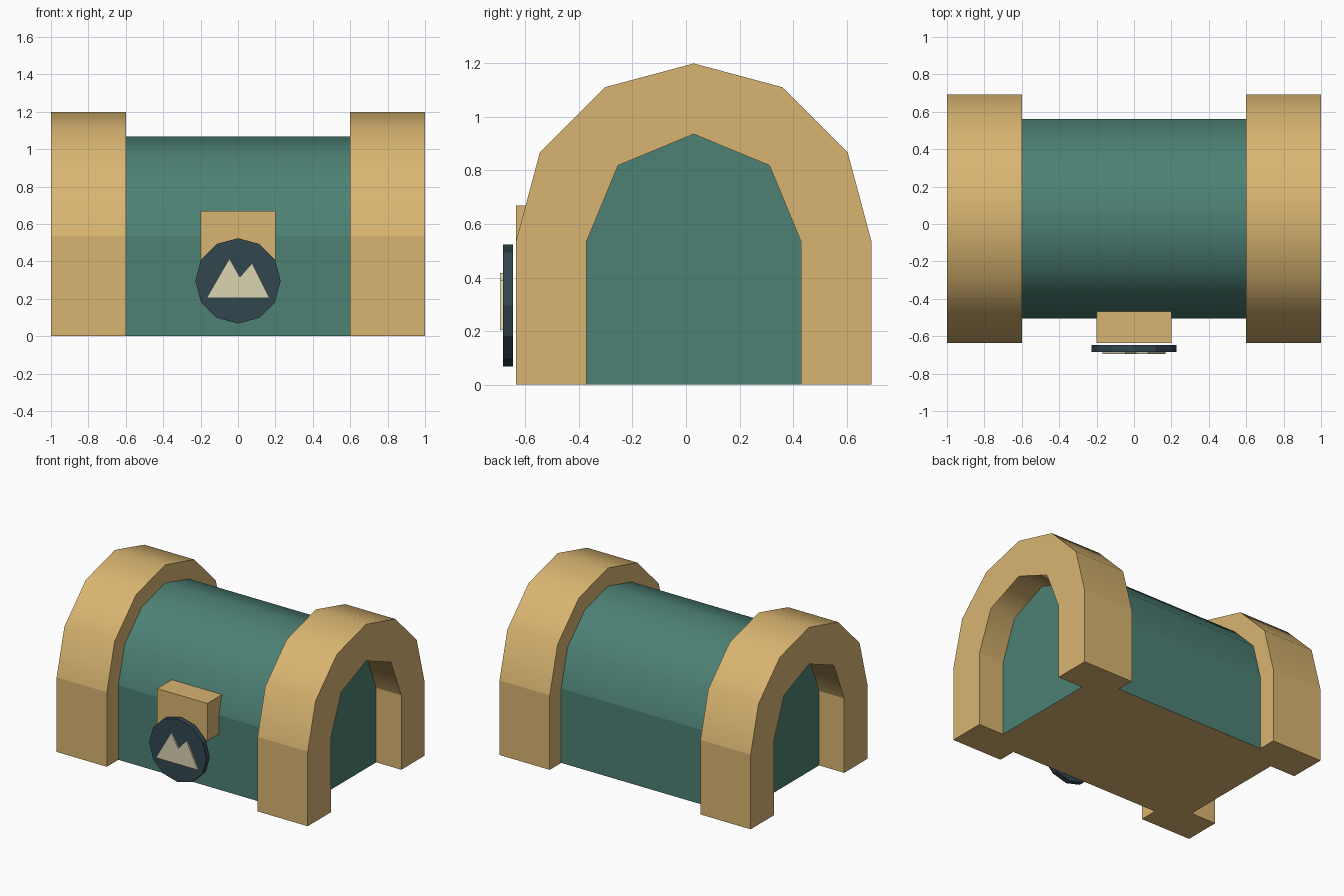
import bpy, bmesh, math

if "Cube" in bpy.data.objects:
    bpy.data.objects.remove(bpy.data.objects["Cube"])

CY, SPRING = 0.029, 0.536   # arch axis and height where the curves begin


def material(name, hex_code):
    srgb = [int(hex_code[i:i + 2], 16) / 255 for i in (0, 2, 4)]
    lin = [c / 12.92 if c <= 0.04045 else ((c + 0.055) / 1.055) ** 2.4 for c in srgb]
    m = bpy.data.materials.new(name)
    m.diffuse_color = (*lin, 1)
    m.use_nodes = True
    m.node_tree.nodes["Principled BSDF"].inputs["Base Color"].default_value = m.diffuse_color
    return m


tan = material("tan", "D9B571")
green = material("green", "4D8175")
navy = material("dark_slate", "32464E")
cream = material("cream", "DBD3B2")


def arc(radius, segments):
    """Half circle over the spring line, from front (-y) to back (+y)."""
    return [(CY - radius * math.cos(math.pi * i / segments),
             SPRING + radius * math.sin(math.pi * i / segments))
            for i in range(segments + 1)]


def prism(name, profile, axis, start, end, mats):
    """Extrude a closed 2D profile along x (profile is y,z) or y (profile is x,z)."""
    bm = bmesh.new()
    place = (lambda p: (start, *p)) if axis == "x" else (lambda p: (p[0], start, p[1]))
    face = bm.faces.new([bm.verts.new(place(p)) for p in profile])
    out = bmesh.ops.extrude_face_region(bm, geom=[face])
    shift = (end - start, 0, 0) if axis == "x" else (0, end - start, 0)
    bmesh.ops.translate(bm, vec=shift,
                        verts=[v for v in out["geom"] if isinstance(v, bmesh.types.BMVert)])
    bmesh.ops.recalc_face_normals(bm, faces=bm.faces)
    mesh = bpy.data.meshes.new(name)
    bm.to_mesh(mesh)
    bm.free()
    for m in mats:
        mesh.materials.append(m)
    obj = bpy.data.objects.new(name, mesh)
    bpy.context.collection.objects.link(obj)
    return obj


def smooth_curve(obj):
    """Smooth only the curved faces above the spring line; walls stay flat."""
    for p in obj.data.polygons:
        p.use_smooth = abs(p.normal.x) < 0.5 and p.center.z > SPRING


# End arches: six-sided outer curve, four-sided opening
outer, inner = arc(0.664, 6), arc(0.4, 4)
arch_profile = ([(outer[0][0], 0)] + outer + [(outer[-1][0], 0), (inner[-1][0], 0)]
                + inner[::-1] + [(inner[0][0], 0)])
for side, x0, x1 in (("left", -1, -0.6), ("right", 0.6, 1)):
    smooth_curve(prism(side + "_arch", arch_profile, "x", x0, x1, [tan]))

# Vaulted body, its ends recessed in the arches, with a tan underside
vault = arc(0.533, 6)
body = prism("body", [(vault[0][0], 0)] + vault + [(vault[-1][0], 0)],
             "x", -0.8, 0.8, [green, tan])
smooth_curve(body)
for p in body.data.polygons:
    p.material_index = 1 if p.normal.z < -0.9 else 0

# Block on the front wall
prism("front_block", [(-0.2, 0.4), (0.2, 0.4), (0.2, 0.67), (-0.2, 0.67)],
      "y", -0.635, -0.44, [tan])

# Twelve-sided disc in front of the block
disc = [(0.228 * math.sin(math.pi * i / 6), 0.296 + 0.228 * math.cos(math.pi * i / 6))
        for i in range(12)]
prism("disc", disc, "y", -0.684, -0.647, [navy])

# Raised twin-peak plate on the disc
peaks = [(-0.168, 0.204), (0.168, 0.204), (0.075, 0.39), (0.01, 0.317), (-0.046, 0.416)]
prism("twin_peak_plate", peaks, "y", -0.695, -0.68, [cream])
